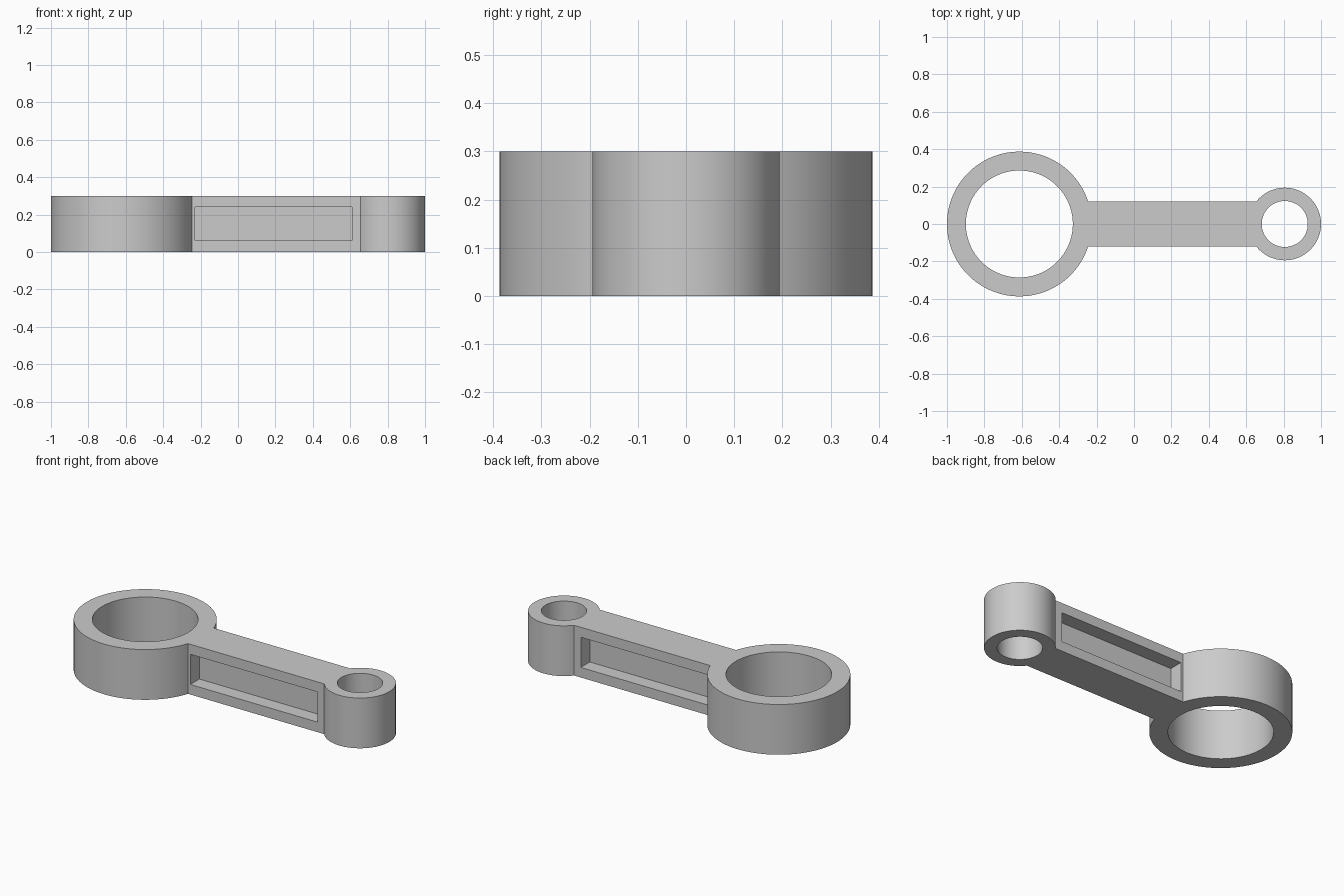
import bpy
import bmesh
from math import asin, cos, sin, pi, radians

default_cube = bpy.data.objects.get("Cube")
if default_cube:
    bpy.data.objects.remove(default_cube, do_unlink=True)

HEIGHT = 0.3
BIG_X, BIG_R, BIG_BORE = -0.613, 0.387, 0.286
SMALL_X, SMALL_R, SMALL_BORE = 0.806, 0.194, 0.123
BEAM_HALF = 0.1215
POCKET_DEPTH = 0.085

steel = bpy.data.materials.new("grey_steel")
steel.use_nodes = True
steel.diffuse_color = (0.6, 0.6, 0.6, 1)
steel.node_tree.nodes["Principled BSDF"].inputs["Base Color"].default_value = (0.6, 0.6, 0.6, 1)


def arc(cx, radius, start, end, steps):
    """Points along an arc centred on the x axis."""
    angles = [start + (end - start) * i / steps for i in range(steps + 1)]
    return [(cx + radius * cos(a), radius * sin(a)) for a in angles]


def prism(name, outline, z0, z1):
    """Extrude a closed outline from z0 to z1."""
    bm = bmesh.new()
    base = bm.faces.new([bm.verts.new((x, y, z0)) for x, y in outline])
    top = bmesh.ops.extrude_face_region(bm, geom=[base])["geom"]
    moved = [v for v in top if isinstance(v, bmesh.types.BMVert)]
    bmesh.ops.translate(bm, verts=moved, vec=(0, 0, z1 - z0))
    bmesh.ops.recalc_face_normals(bm, faces=bm.faces)
    mesh = bpy.data.meshes.new(name)
    bm.to_mesh(mesh)
    bm.free()
    mesh.materials.append(steel)
    obj = bpy.data.objects.new(name, mesh)
    bpy.context.collection.objects.link(obj)
    return obj


def cut(body, cutter):
    """Subtract the cutter from the body and discard it."""
    cutter.hide_render = True
    bpy.context.view_layer.objects.active = body
    mod = body.modifiers.new("cut", "BOOLEAN")
    mod.operation = "DIFFERENCE"
    mod.solver = "EXACT"
    mod.object = cutter
    bpy.ops.object.modifier_apply(modifier=mod.name)
    bpy.data.objects.remove(cutter, do_unlink=True)


# Rod body: two round ends joined by a straight beam
big = asin(BEAM_HALF / BIG_R)
small = asin(BEAM_HALF / SMALL_R)
outline = arc(BIG_X, BIG_R, big, 2 * pi - big, 96)
outline += arc(SMALL_X, SMALL_R, small - pi, pi - small, 80)
rod = prism("connecting_rod", outline, 0, HEIGHT)

# Bores through both ends
for cx, radius in ((BIG_X, BIG_BORE), (SMALL_X, SMALL_BORE)):
    cut(rod, prism("bore_cutter", arc(cx, radius, 0, 2 * pi, 96)[:-1], -0.1, HEIGHT + 0.1))

# Rectangular pockets on both sides of the beam
for side in (-1, 1):
    inner, outer = side * (BEAM_HALF - POCKET_DEPTH), side * (BEAM_HALF + 0.1)
    corners = [(-0.23, inner), (0.61, inner), (0.61, outer), (-0.23, outer)]
    cut(rod, prism("pocket_cutter", corners, 0.06, 0.24))

# Smooth round walls with sharp edges
bpy.ops.object.select_all(action="DESELECT")
rod.select_set(True)
bpy.context.view_layer.objects.active = rod
bpy.ops.object.shade_smooth_by_angle(angle=radians(30))
